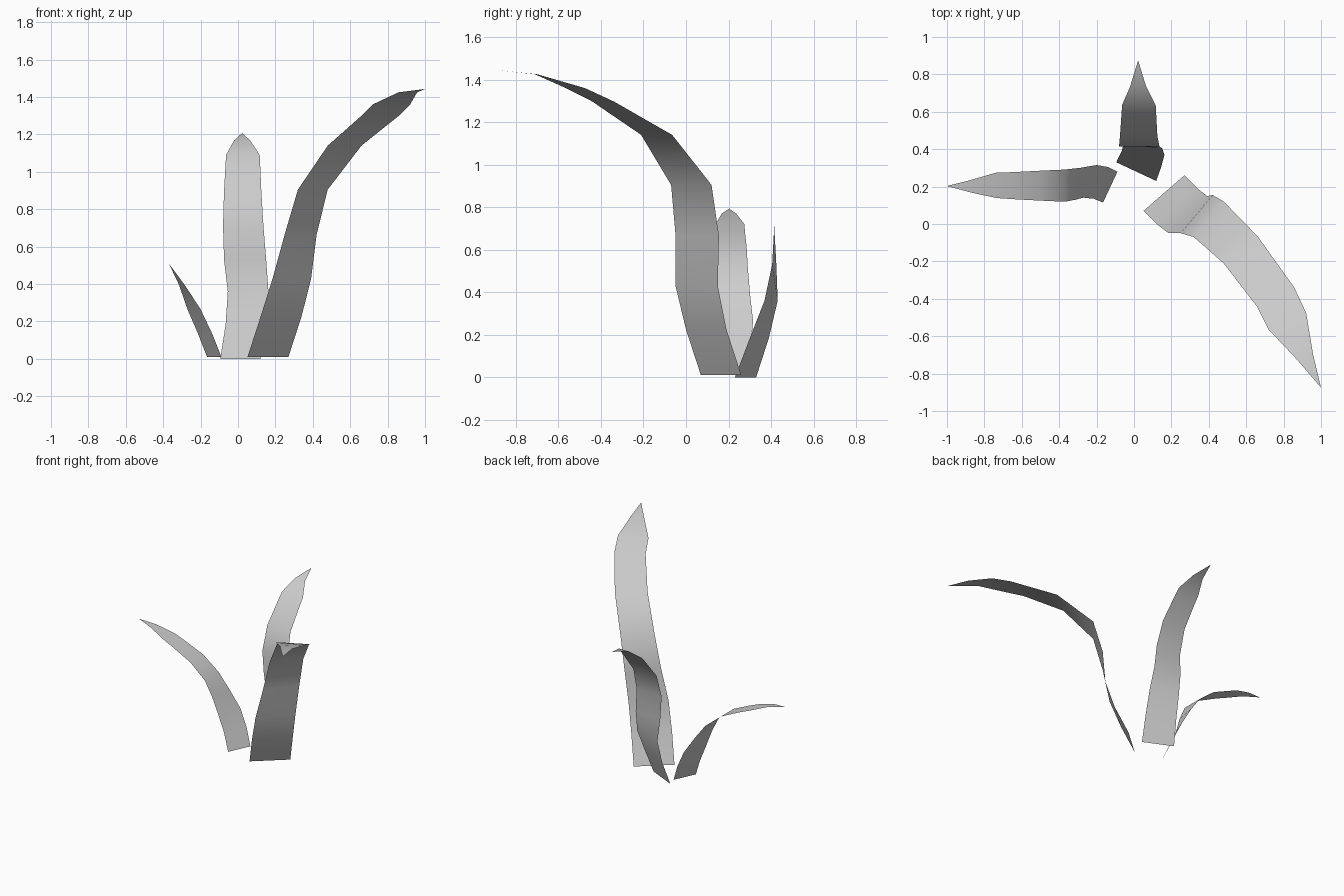
import bpy
from math import sin, cos, radians

# Each blade: spine rows of (x, y, z, half width, heading of the width in degrees), then a pointed tip
BLADES = {
    "tall_grass_blade": ([
        (.160, .165, .01, .145, 41), (.230, .095, .225, .145, 41),
        (.288, .050, .43, .143, 44), (.335, .053, .665, .133, 50),
        (.400, .025, .905, .124, 50), (.570, -.138, 1.14, .116, 39),
        (.757, -.390, 1.297, .112, 27), (.820, -.520, 1.36, .110, 24),
        (.908, -.705, 1.425, .050, 6)], (1.0, -.875, 1.443)),
    "back_grass_blade": ([
        (.012, .280, 0, .118, -25), (.039, .345, .185, .114, -23),
        (.054, .400, .36, .113, -16), (.038, .415, .53, .113, -5),
        (.028, .415, .71, .108, 0), (.025, .470, .89, .100, 0),
        (.026, .600, 1.05, .092, 0), (.026, .635, 1.09, .090, 0),
        (.022, .735, 1.168, .043, 0)], (.022, .875, 1.207)),
    "short_grass_blade": ([
        (-.127, .197, .01, .091, 65), (-.177, .220, .137, .093, 66),
        (-.235, .228, .265, .094, 68), (-.300, .215, .395, .087, 80),
        (-.370, .205, .51, .086, 90), (-.500, .205, .615, .080, 90),
        (-.650, .205, .685, .072, 90), (-.735, .207, .72, .068, 90),
        (-.870, .202, .77, .034, 90)], (-1.0, .203, .793)),
}


def make_blade(name, rows, tip):
    """Thin ribbon swept along the spine, closed with a triangle at the tip."""
    verts, faces = [], []
    for x, y, z, half, heading in rows:
        dx, dy = half * cos(radians(heading)), half * sin(radians(heading))
        verts += [(x - dx, y - dy, z), (x + dx, y + dy, z)]
    for i in range(0, len(verts) - 2, 2):
        faces.append((i, i + 1, i + 3, i + 2))
    n = len(verts)
    verts.append(tip)
    faces.append((n - 2, n - 1, n))
    # the tall blade bends toward the front, so its winding is turned to face up
    if name == "tall_grass_blade":
        faces = [f[::-1] for f in faces]
    mesh = bpy.data.meshes.new(name)
    mesh.from_pydata(verts, [], faces)
    mesh.polygons.foreach_set("use_smooth", [True] * len(faces))
    mesh.update()
    bpy.context.collection.objects.link(bpy.data.objects.new(name, mesh))


for blade, (spine, point) in BLADES.items():
    make_blade(blade, spine, point)
